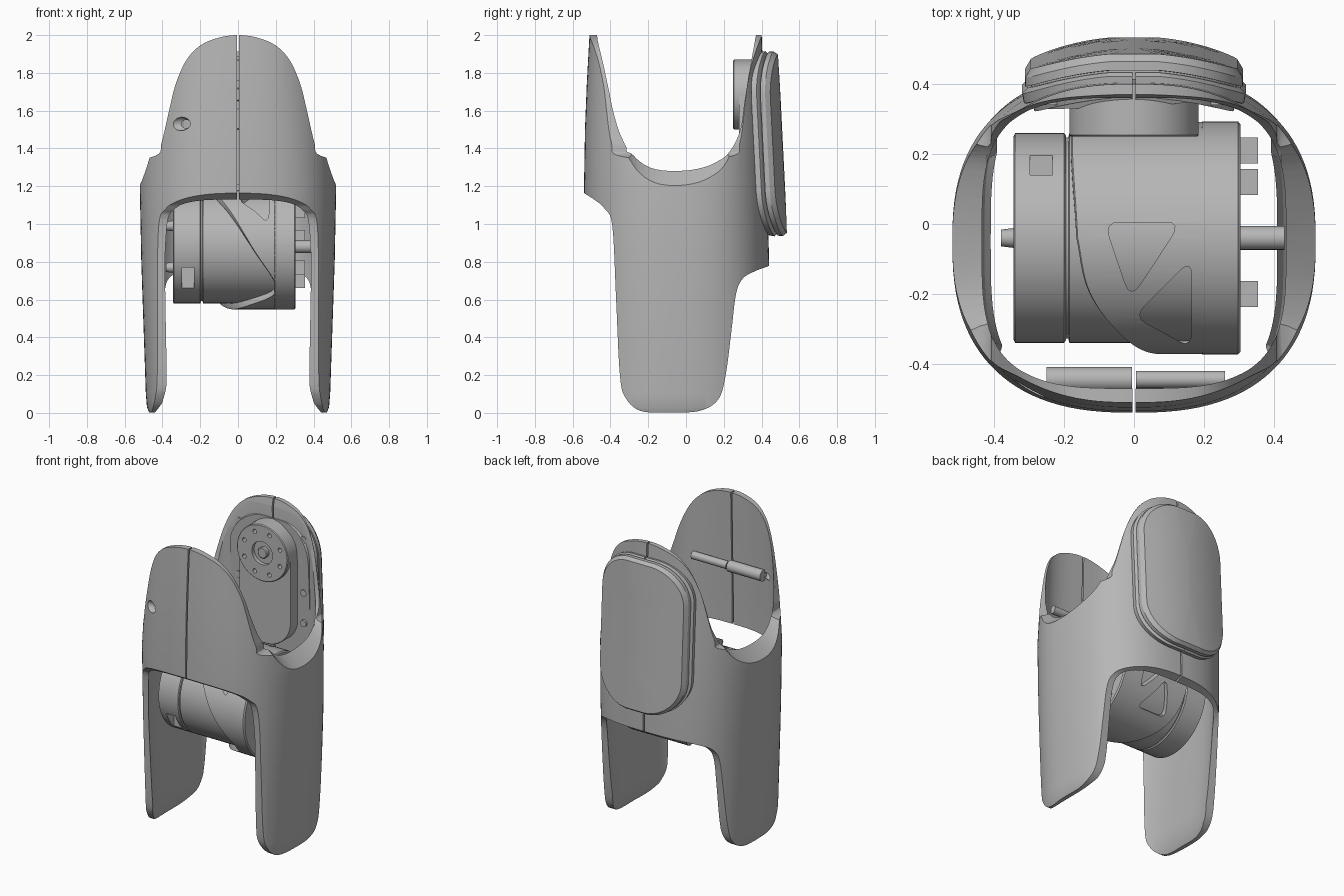
import bpy, bmesh, math
from mathutils import Matrix, Vector

cube = bpy.data.objects.get("Cube")
if cube:
    bpy.data.objects.remove(cube, do_unlink=True)

grey = bpy.data.materials.new("satin_grey")
grey.use_nodes = True
grey.diffuse_color = (0.47, 0.47, 0.47, 1)
grey.node_tree.nodes["Principled BSDF"].inputs["Base Color"].default_value = (0.47, 0.47, 0.47, 1)


def make(name, bm):
    bmesh.ops.recalc_face_normals(bm, faces=bm.faces)
    mesh = bpy.data.meshes.new(name)
    bm.to_mesh(mesh)
    bm.free()
    ob = bpy.data.objects.new(name, mesh)
    bpy.context.collection.objects.link(ob)
    mesh.materials.append(grey)
    return ob


def loft(name, loops, ring=False, tri=False):
    """Skin a row of equal loops; ring joins last to first, otherwise cap the ends."""
    bm = bmesh.new()
    rows = [[bm.verts.new(p) for p in lp] for lp in loops]
    n = len(rows[0])
    for a, b in zip(rows, rows[1:] + (rows[:1] if ring else [])):
        for i in range(n):
            j = (i + 1) % n
            bm.faces.new((a[i], a[j], b[j], b[i]))
    if not ring:
        bm.faces.new(rows[0])
        bm.faces.new(rows[-1])
    if tri:
        bmesh.ops.triangulate(bm, faces=bm.faces)
    return make(name, bm)


def smooth(ob, angle=35):
    bpy.ops.object.select_all(action="DESELECT")
    ob.select_set(True)
    bpy.context.view_layer.objects.active = ob
    bpy.ops.object.shade_smooth_by_angle(angle=math.radians(angle))


def cut(ob, cutter, op="DIFFERENCE"):
    cutter.hide_render = True
    mod = ob.modifiers.new("cut", "BOOLEAN")
    mod.operation, mod.object, mod.solver = op, cutter, "EXACT"
    bpy.context.view_layer.objects.active = ob
    bpy.ops.object.modifier_apply(modifier=mod.name)


def drop(*obs):
    for ob in obs:
        bpy.data.objects.remove(ob, do_unlink=True)


def box(name, centre, size):
    bm = bmesh.new()
    bmesh.ops.create_cube(bm, size=1, matrix=Matrix.Translation(centre) @ Matrix.Diagonal((*size, 1)))
    return make(name, bm)


def spline(pts, steps=5):
    """Catmull-Rom curve through 2D points."""
    v = [Vector(p) for p in pts]
    v = [v[0] * 2 - v[1]] + v + [v[-1] * 2 - v[-2]]
    out = []
    for a, b, c, d in zip(v, v[1:], v[2:], v[3:]):
        for k in range(steps):
            t = k / steps
            out.append(b + (c - a) * t / 2 + (2 * a - 5 * b + 4 * c - d) * t * t / 2
                       + (3 * b - a - 3 * c + d) * t ** 3 / 2)
    return out + [v[-2]]


def turned(name, axis, centre, profile, n=64):
    """Solid of revolution about x or y from (position, radius) pairs."""
    loops = []
    for p, r in profile:
        lp = []
        for i in range(n):
            c, s = r * math.cos(math.tau * i / n), r * math.sin(math.tau * i / n)
            lp.append((p, centre[0] + c, centre[1] + s) if axis == "x" else (centre[0] + c, p, centre[1] + s))
        loops.append(lp)
    ob = loft(name, loops)
    smooth(ob)
    return ob


# Shell: squarish tube, trimmed to its side outline
def section(z, ax, front, back, power, n=112):
    pts = []
    for i in range(n):
        c, s = math.cos(math.tau * i / n), math.sin(math.tau * i / n)
        depth = back + 0.05 if s > 0 else -0.05 - front
        pts.append((ax * math.copysign(abs(c) ** (2 / power), c),
                    -0.05 + depth * math.copysign(abs(s) ** (2 / power), s), z))
    return pts


outer = [(0, .47, -.52, .43), (.03, .482, -.53, .44), (.1, .488, -.54, .44), (.8, .512, -.54, .44),
         (1.2, .52, -.54, .43), (1.5, .50, -.535, .42), (1.75, .475, -.525, .41), (2.02, .46, -.51, .40)]
inner = [(2.02, .41, -.47, .36), (1.75, .425, -.475, .365), (1.3, .435, -.485, .37), (.8, .44, -.49, .39),
         (.15, .41, -.49, .39), (.05, .42, -.49, .39), (0, .445, -.5, .4)]
shell = loft("shell", [section(*r, 2.5) for r in outer] + [section(*r, 3.5) for r in inner], ring=True)

upper = spline([(-.462, 2.05), (-.425, 1.81), (-.395, 1.65), (-.35, 1.49), (-.30, 1.385), (-.19, 1.31),
                (-.03, 1.295), (.13, 1.32), (.22, 1.37), (.285, 1.49), (.31, 1.65), (.345, 1.86), (.38, 2.05)])
lower = spline([(.46, .785), (.365, .75), (.30, .71), (.265, .63), (.24, .43), (.21, .2), (.17, .07),
                (.07, .01), (-.09, .003), (-.24, .01), (-.32, .08), (-.35, .2), (-.37, .6), (-.39, .99),
                (-.43, 1.08), (-.48, 1.125), (-.55, 1.17)])
stations = []
for x, fall in ((-.7, .1), (-.53, .1), (-.42, 0), (.42, 0), (.53, .1), (.7, .1)):
    rim = [(x, p.x, p.y - fall * min(1, max(0, (1.75 - p.y) / .4))) for p in upper]
    stations.append([(x, -.7, 2.1)] + rim + [(x, .7, 2.1), (x, .7, .79)]
                    + [(x, p.x, p.y) for p in lower] + [(x, -.7, 1.175)])
outline = loft("outline_cutter", stations, tri=True)
cut(shell, outline, "INTERSECT")

# Rounded tops of the front and back panels
half = [(.7, 1.3), (.44, 1.36), (.405, 1.43), (.365, 1.6), (.33, 1.74), (.275, 1.865), (.2, 1.945), (.1, 1.987)]
arch = spline(half + [(0, 2)] + [(-x, z) for x, z in reversed(half)])
dome = loft("dome_cutter", [[(p.x, y, p.y) for p in arch] + [(-.7, y, -.2), (.7, y, -.2)] for y in (-.9, .9)])
cut(shell, dome, "INTERSECT")

slit = box("slit_cutter", (0, 0, 1.2), (.009, 1.4, 2))
cut(shell, slit)
bm = bmesh.new()
bmesh.ops.create_uvsphere(bm, u_segments=32, v_segments=16, radius=1,
                          matrix=Matrix.Translation((-.305, -.475, 1.53)) @ Matrix.Diagonal((.066, .035, .036, 1)))
dimple = make("dimple_cutter", bm)
cut(shell, dimple)
smooth(shell, 30)


# Rear collar and cover pad: rounded rectangles bent around the back
def pad_loop(hx, hz, y, zc=1.425, radius=.24, bend=.62, tilt=.05, n=14):
    pts = []
    for q in range(4):
        sx, sz = (1, -1, -1, 1)[q], (1, 1, -1, -1)[q]
        for k in range(n + 1):
            a = math.pi / 2 * (q + k / n)
            x = sx * (hx - radius) + radius * math.cos(a)
            z = sz * (hz - radius) + radius * math.sin(a)
            pts.append((x, y - bend * x * x - tilt * z, zc + z))
    return pts


def pad(name, rows):
    """Skin pad loops, closing the last face with shrinking loops so it keeps its bend."""
    hx, hz, y = rows[-1]
    rows = rows + [(hx * f, hz - hx * (1 - f), y) for f in (.75, .5, .25, .03)]
    return loft(name, [pad_loop(*r, radius=min(.24, r[0] * .78)) for r in rows])


collar = pad("rear_collar", [(.285, .45, .385), (.29, .46, .41), (.315, .485, .42), (.32, .49, .45),
                             (.305, .475, .46)])
cut(collar, slit)
cover = pad("rear_cover", [(.295, .465, .44), (.295, .465, .465), (.312, .487, .467), (.312, .488, .492),
                           (.296, .472, .513)])
smooth(collar, 30)
smooth(cover, 30)

# Mounting plate and drive disc inside the back
plate = loft("mount_plate", [pad_loop(.185, h, y, zc=1.47, radius=.18, bend=0, tilt=0)
                             for h, y in ((.39, .4), (.39, .285), (.385, .28))])
smooth(plate)
disc = turned("drive_disc", "y", (0, 1.685), [(.4, .185), (.255, .185), (.25, .18)])
hub = turned("hub_cutter", "y", (0, 1.685), [(.2, .075), (.275, .075)])
cut(disc, hub)
for i in range(8):
    a = math.tau * (i + .5) / 8
    hole = turned("bolt_cutter", "y", (.14 * math.cos(a), 1.685 + .14 * math.sin(a)), [(.2, .014), (.28, .014)], 12)
    cut(disc, hole)
    drop(hole)
smooth(disc)
turned("drive_axle", "y", (0, 1.685), [(.3, .035), (.255, .035), (.25, .03)], 24)
for s in (-1, 1):
    for z in (1.25, 1.45, 1.65, 1.8):
        turned("plate_screw", "y", (s * .235, z), [(.4, .022), (.34, .022)], 12)

# Cross rod behind the front panel
turned("cross_rod_thick", "x", (-.445, 1.53), [(-.25, .036), (-.006, .036)], 24)
turned("cross_rod_thin", "x", (-.445, 1.53), [(.006, .025), (.26, .025)], 24)

# Motor drum between the legs
AXIS = (-.04, .88)
cap = turned("drum_end_cap", "x", AXIS, [(-.345, .29), (-.34, .3), (-.2, .3), (-.195, .293)])
for c in ((-.265, -.3, .715), (-.265, .2, 1.12)):
    pocket = box("pocket_cutter", c, (.065, .12, .11))
    cut(cap, pocket)
    drop(pocket)
smooth(cap)
turned("drum_core", "x", AXIS, [(-.2, .288), (-.188, .288), (-.185, .3), (.25, .3)])

# Outer sleeve with a sweeping diagonal edge
edge = spline([(0, -.165), (28, -.13), (60, -.03), (90, .07), (122, .185), (140, .185), (160, .05),
               (180, -.03), (230, -.15), (300, -.18), (360, -.165)], 8)
sleeve_loops = []
for r, right in ((.325, 0), (.332, 0), (.332, 1), (.29, 1), (.29, 0)):
    sleeve_loops.append([(.245 if right else p.y + (.004 if r == .332 else 0),
                          AXIS[0] - r * math.sin(math.radians(p.x)),
                          AXIS[1] + r * math.cos(math.radians(p.x))) for p in edge[:-1]])
sleeve = loft("drum_sleeve", sleeve_loops, ring=True, tri=True)


def window_cutter(corners, angle):
    """Rounded triangular prism aimed outward from the drum axis."""
    v = [Vector(c) for c in corners]
    rounded = []
    for i, p in enumerate(v):
        a, b = p.lerp(v[i - 1], .2), p.lerp(v[(i + 1) % 3], .2)
        rounded += [a.lerp(p, t).lerp(p.lerp(b, t), t) for t in (0, .25, .5, .75, 1)]
    turn = Matrix.Rotation(math.radians(angle), 3, "X")
    mid = Vector((0, *AXIS))
    return loft("window_cutter", [[mid + turn @ Vector((p.x, p.y - AXIS[0], h)) for p in rounded]
                                  for h in (.05, .5)])


for angle in (0, -130):
    for tri in (((-.085, .005), (.135, .005), (-.01, -.215)), ((.0, -.265), (.165, -.1), (.165, -.355))):
        w = window_cutter(tri, angle)
        cut(sleeve, w)
        drop(w)
smooth(sleeve)
turned("drum_flange", "x", AXIS, [(.19, .325), (.195, .333), (.298, .333), (.305, .325)])

# Shafts and lugs on the drum ends
turned("drum_shaft", "x", (-.04, .88), [(.3, .034), (.43, .034)], 24)
turned("drum_pin", "x", (-.04, .99), [(-.38, .024), (-.33, .03)], 16)
turned("drum_pin_low", "x", (-.04, .77), [(-.38, .024), (-.33, .03)], 16)
for y, z in ((.21, .93), (.12, 1.07), (-.2, 1.07), (-.2, .77), (.12, .7)):
    box("drum_lug", (.325, y, z), (.06, .075, .075))

drop(outline, dome, slit, dimple, hub)
